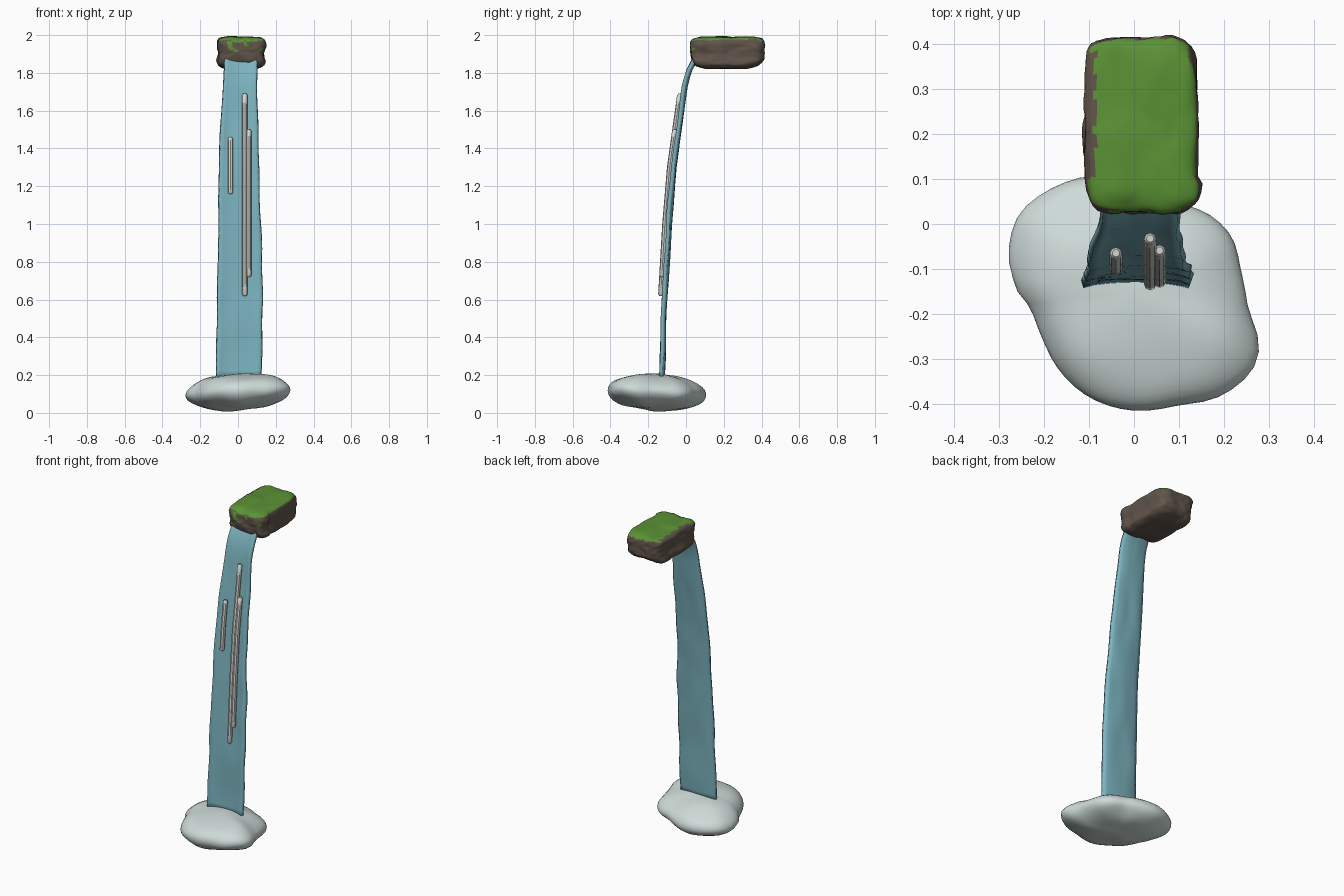
import bpy, bmesh, math
from mathutils import Vector, noise

cube = bpy.data.objects.get("Cube")
if cube:
    bpy.data.objects.remove(cube, do_unlink=True)


def material(name, rgb):
    m = bpy.data.materials.new(name)
    m.use_nodes = True
    m.diffuse_color = (*rgb, 1)
    bsdf = m.node_tree.nodes["Principled BSDF"]
    bsdf.inputs["Base Color"].default_value = (*rgb, 1)
    bsdf.inputs["Roughness"].default_value = 0.8
    return m


WATER = material("water blue", (0.2, 0.45, 0.52))
FOAM = material("foam pale grey", (0.62, 0.71, 0.69))
STREAK = material("streak white", (0.66, 0.66, 0.64))
ROCK = material("rock brown", (0.12, 0.09, 0.07))
GRASS = material("grass green", (0.105, 0.29, 0.035))


def finish(name, bm, mats, angle=40):
    bmesh.ops.recalc_face_normals(bm, faces=bm.faces)
    me = bpy.data.meshes.new(name)
    bm.to_mesh(me)
    bm.free()
    ob = bpy.data.objects.new(name, me)
    bpy.context.collection.objects.link(ob)
    for m in mats:
        me.materials.append(m)
    bpy.ops.object.select_all(action='DESELECT')
    ob.select_set(True)
    bpy.context.view_layer.objects.active = ob
    bpy.ops.object.shade_smooth_by_angle(angle=math.radians(angle))
    return ob


def lerp_table(table, t):
    """Piecewise linear lookup in rows sorted by their first value."""
    for a, b in zip(table, table[1:]):
        if t <= b[0]:
            f = max(0, (t - a[0]) / (b[0] - a[0]))
            return [p + (q - p) * f for p, q in zip(a[1:], b[1:])]
    return list(table[-1][1:])


# Falling sheet: height, depth, left edge, right edge
FALL = [(0.18, -0.122, -0.115, 0.122), (0.6, -0.108, -0.11, 0.13),
        (1.0, -0.085, -0.1, 0.12), (1.3, -0.06, -0.102, 0.108),
        (1.6, -0.018, -0.085, 0.102), (1.75, 0.003, -0.078, 0.1),
        (1.82, 0.025, -0.072, 0.1), (1.9, 0.07, -0.066, 0.1)]


def build_waterfall():
    bm = bmesh.new()
    rows, cols = 40, 10
    grid = []
    for i in range(rows + 1):
        z = 0.18 + 1.72 * i / rows
        y, x0, x1 = lerp_table(FALL, z)
        row = []
        for j in range(cols + 1):
            u = j / cols
            ripple = noise.noise(Vector((u * 3, z * 5, 1)))
            edge = (2 * u - 1) ** 4
            x = x0 + (x1 - x0) * u + 0.006 * edge * ripple
            row.append(bm.verts.new((x, y - 0.012 * edge + 0.005 * ripple, z)))
        grid.append(row)
    for a, b in zip(grid, grid[1:]):
        for j in range(cols):
            bm.faces.new((a[j], a[j + 1], b[j + 1], b[j]))
    ob = finish("waterfall_sheet", bm, [WATER])
    mod = ob.modifiers.new("thickness", 'SOLIDIFY')
    mod.thickness = 0.018
    mod.offset = 0


def build_streak(name, x, z0, z1, radius=0.014):
    """Round rod that follows the front of the falling sheet."""
    bm = bmesh.new()
    steps, sides = 14, 8
    rings = []
    levels = [(z0, 0.6), (z0 + 0.008, 1)]
    levels += [(z0 + (z1 - z0) * i / steps, 1) for i in range(1, steps)]
    levels += [(z1 - 0.008, 1), (z1, 0.6)]
    for z, s in levels:
        y = lerp_table(FALL, z)[0] - 0.027
        rings.append([bm.verts.new((x + s * radius * math.cos(a), y + s * radius * math.sin(a), z))
                      for a in (math.tau * k / sides for k in range(sides))])
    for a, b in zip(rings, rings[1:]):
        for k in range(sides):
            n = (k + 1) % sides
            bm.faces.new((a[k], a[n], b[n], b[k]))
    bm.faces.new(rings[0])
    bm.faces.new(rings[-1])
    finish(name, bm, [STREAK])


# Foam outline seen from above
OUTLINE = [(-0.28, -0.07), (-0.26, 0.02), (-0.2, 0.07), (-0.1, 0.107),
           (0.02, 0.085), (0.1, 0.045), (0.17, 0.02), (0.22, -0.03),
           (0.235, -0.1), (0.25, -0.19), (0.28, -0.26), (0.27, -0.32),
           (0.19, -0.385), (0.1, -0.4), (0, -0.415), (-0.1, -0.385),
           (-0.17, -0.32), (-0.2, -0.26), (-0.225, -0.19), (-0.27, -0.12)]


def build_foam():
    cx, cy = 0.0, -0.15
    polar = sorted((math.atan2(y - cy, x - cx), math.hypot(x - cx, y - cy)) for x, y in OUTLINE)
    first, last = polar[0], polar[-1]
    polar = [(last[0] - math.tau, last[1])] + polar + [(first[0] + math.tau, first[1])]
    bm = bmesh.new()
    bmesh.ops.create_uvsphere(bm, u_segments=56, v_segments=24, radius=1)
    for v in bm.verts:
        a = math.atan2(v.co.y, v.co.x)
        rho = math.hypot(v.co.x, v.co.y)
        # average neighbouring directions to soften the lobes
        r = sum(lerp_table(polar, max(-math.pi, min(math.pi, a + d)))[0] for d in (-0.08, 0, 0.08)) / 3
        x, y = cx + rho * r * math.cos(a), cy + rho * r * math.sin(a)
        middle = 0.107 + 0.04 * x - 0.04 * (y - cy)
        half = 0.1 if v.co.z > 0 else 0.095
        bump = 0.012 * noise.noise(Vector((x * 7, y * 7, v.co.z)))
        v.co = (x, y, max(0, middle + half * v.co.z + bump))
    finish("foam_pool", bm, [FOAM], 60)


def build_rock():
    bm = bmesh.new()
    bmesh.ops.create_cube(bm, size=2)
    bmesh.ops.subdivide_edges(bm, edges=bm.edges[:], cuts=19, use_grid_fill=True)
    for v in bm.verts:
        p = v.co.copy()
        p *= sum(abs(c) ** 6 for c in p) ** (-1 / 6)
        n = noise.noise_vector(p * 1.7 + Vector((4, 2, 7)))
        fine = noise.noise_vector(p * 4.5)
        x = 0.016 + 0.126 * p.x + 0.01 * n.x + 0.004 * fine.x
        y = 0.22 + 0.195 * p.y + 0.008 * n.y + 0.005 * fine.y
        z = 1.909 + 0.084 * p.z + 0.008 * n.z + 0.003 * fine.z
        # pinch the sides, flare the front right, taper the underside
        x -= 0.008 * p.x * (1 - min(1, abs(p.z) * 2))
        if p.z < 0:
            y -= 0.03 * p.y * p.z * p.z
        if p.y < -0.6 and p.x > 0:
            x += 0.01 * p.x
        v.co = (x, y, min(z, 2.0))
    bm.normal_update()
    # grass on the upward faces, bare along the left rim, small patches in front
    for f in bm.faces:
        c = f.calc_center_median()
        rag = noise.noise(c * 28)
        top = f.normal.z > 0.5 + 0.25 * rag and c.z > 1.95
        bare = c.x < -0.088 + 0.012 * rag and 0.1 < c.y < 0.38
        patch = f.normal.y < -0.5 and c.z > 1.915 and rag > 0.33
        f.material_index = 1 if (top and not bare) or patch else 0
    finish("grassy_rock", bm, [ROCK, GRASS], 50)


build_waterfall()
build_streak("long_streak", 0.036, 0.62, 1.69)
build_streak("middle_streak", 0.057, 0.72, 1.5)
build_streak("short_streak", -0.04, 1.16, 1.46)
build_foam()
build_rock()
